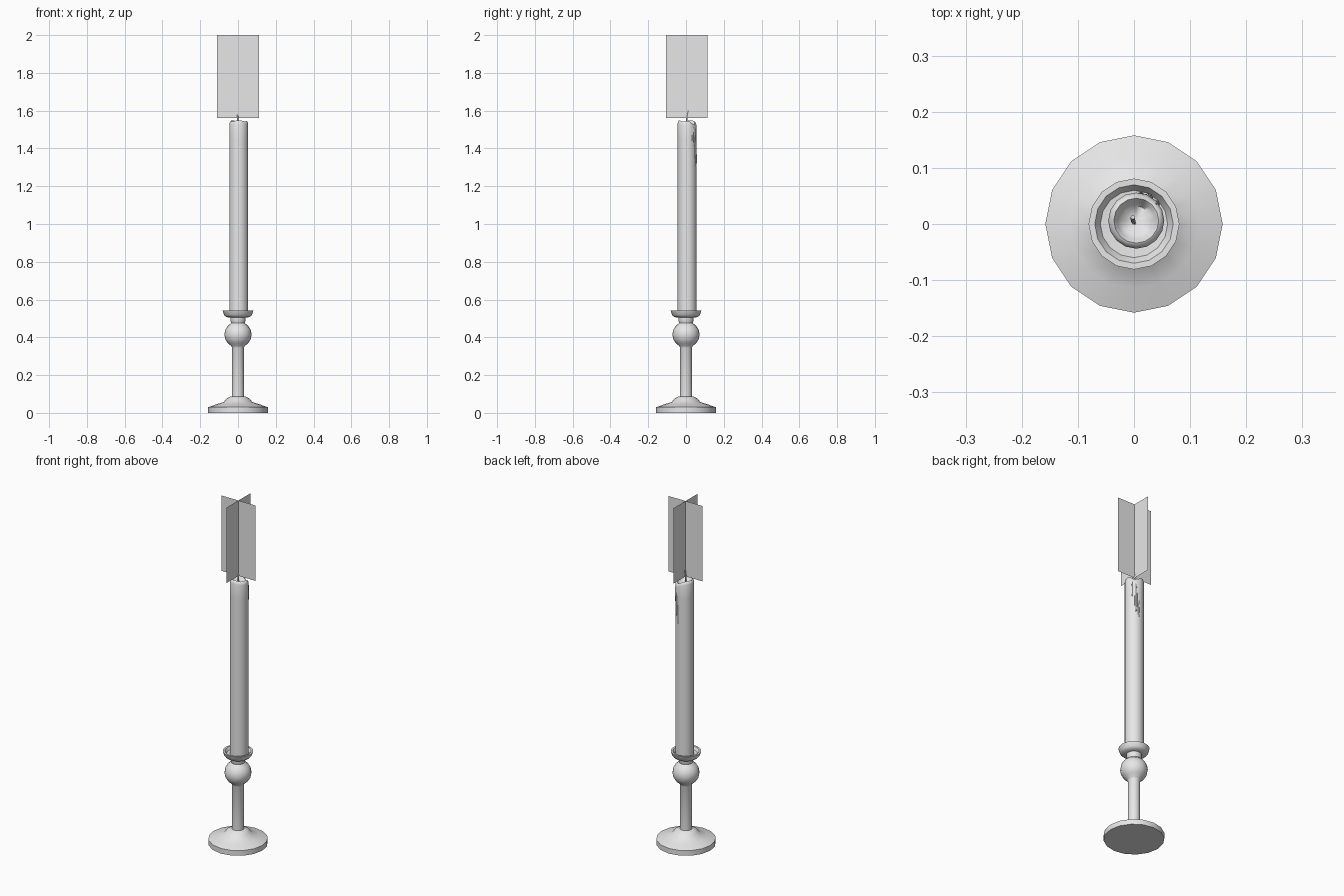
import bpy, bmesh, math
from mathutils import Vector

cube = bpy.data.objects.get("Cube")
if cube:
    bpy.data.objects.remove(cube, do_unlink=True)

grey = bpy.data.materials.new("plain grey")
grey.use_nodes = True
colour = (0.8, 0.8, 0.8, 1)
grey.diffuse_color = colour
grey.node_tree.nodes["Principled BSDF"].inputs["Base Color"].default_value = colour


def finish(name, bm, angle=40):
    bmesh.ops.recalc_face_normals(bm, faces=bm.faces)
    mesh = bpy.data.meshes.new(name)
    bm.to_mesh(mesh)
    bm.free()
    obj = bpy.data.objects.new(name, mesh)
    mesh.materials.append(grey)
    bpy.context.collection.objects.link(obj)
    bpy.ops.object.select_all(action='DESELECT')
    obj.select_set(True)
    bpy.context.view_layer.objects.active = obj
    bpy.ops.object.shade_smooth_by_angle(angle=math.radians(angle))
    return obj


def lathe(profile, sides=16, centre=(0, 0)):
    """Turn (radius, height) points around a vertical axis."""
    bm = bmesh.new()
    verts = [bm.verts.new((r, 0, z)) for r, z in profile]
    edges = [bm.edges.new(pair) for pair in zip(verts, verts[1:])]
    bmesh.ops.spin(bm, geom=verts + edges, cent=(0, 0, 0), axis=(0, 0, 1),
                   angle=math.tau, steps=sides)
    bmesh.ops.remove_doubles(bm, verts=bm.verts, dist=0.0005)
    bmesh.ops.translate(bm, verts=bm.verts, vec=(*centre, 0))
    return bm


# Turned holder: foot, stem, knob and drip dish
knob = [(0.072 * math.cos(a), 0.415 + 0.07 * math.sin(a))
        for a in (math.radians(d) for d in range(-60, 61, 20))]
holder = [(0, 0), (0.158, 0), (0.158, 0.03), (0.115, 0.045), (0.075, 0.058),
          (0.062, 0.075), (0.045, 0.085), (0.032, 0.088), (0.032, 0.345)]
holder += knob
holder += [(0.04, 0.49), (0.04, 0.505), (0.062, 0.507), (0.074, 0.518),
           (0.081, 0.541), (0.07, 0.541), (0.06, 0.525), (0, 0.52)]
finish("candle_holder", lathe(holder))

# Candle with a hollow melted top
CX, CY = 0.004, 0.006
candle = [(0, 0.522), (0.05, 0.522), (0.05, 0.9), (0.05, 1.25), (0.05, 1.45),
          (0.05, 1.53), (0.046, 1.543), (0.04, 1.546), (0.034, 1.538),
          (0.026, 1.525), (0, 1.522)]
bm = lathe(candle, 16, (CX, CY))
notch = Vector((0.55, 0.83))
for v in bm.verts:
    out = Vector((v.co.x - CX, v.co.y - CY))
    if v.co.z > 1.5 and out.length > 0.02:
        side = max(0, out.normalized().dot(notch))
        v.co.z -= 0.022 * side ** 6
        v.co.z += 0.003 * math.sin(3 * math.atan2(out.y, out.x))
finish("candle", bm, 60)

# Wax runs down the back left of the candle
for i, (angle, z, length, width) in enumerate(
        [(62, 1.42, 0.1, 0.011), (80, 1.36, 0.07, 0.008), (40, 1.47, 0.06, 0.009)]):
    a = math.radians(angle)
    bm = bmesh.new()
    bmesh.ops.create_uvsphere(bm, u_segments=8, v_segments=6, radius=1)
    for v in bm.verts:
        taper = 0.75 - 0.25 * v.co.z
        v.co = Vector((v.co.x * width * taper + CX + 0.046 * math.cos(a),
                       v.co.y * width * taper + CY + 0.046 * math.sin(a),
                       v.co.z * length + z))
    finish(f"wax_drip_{i + 1}", bm)

# Bent wick
bm = bmesh.new()
path = [(0, 0.002, 1.52), (-0.001, 0.004, 1.56), (-0.002, 0.008, 1.585), (-0.002, 0.012, 1.6)]
rings = [[bm.verts.new((x + 0.004 * math.cos(k * math.tau / 6),
                        y + 0.004 * math.sin(k * math.tau / 6), z))
          for k in range(6)] for x, y, z in path]
for low, high in zip(rings, rings[1:]):
    for k in range(6):
        n = (k + 1) % 6
        bm.faces.new((low[k], low[n], high[n], high[k]))
bm.faces.new(rings[-1])
finish("wick", bm)

# Two crossed flat cards for the flame
for name, dx, dy in (("flame_card_across", 0.11, 0), ("flame_card_along", 0, 0.11)):
    bm = bmesh.new()
    bm.faces.new([bm.verts.new((s * dx, 0.004 + s * dy, z))
                  for s, z in ((-1, 1.56), (1, 1.56), (1, 2.0), (-1, 2.0))])
    finish(name, bm)
